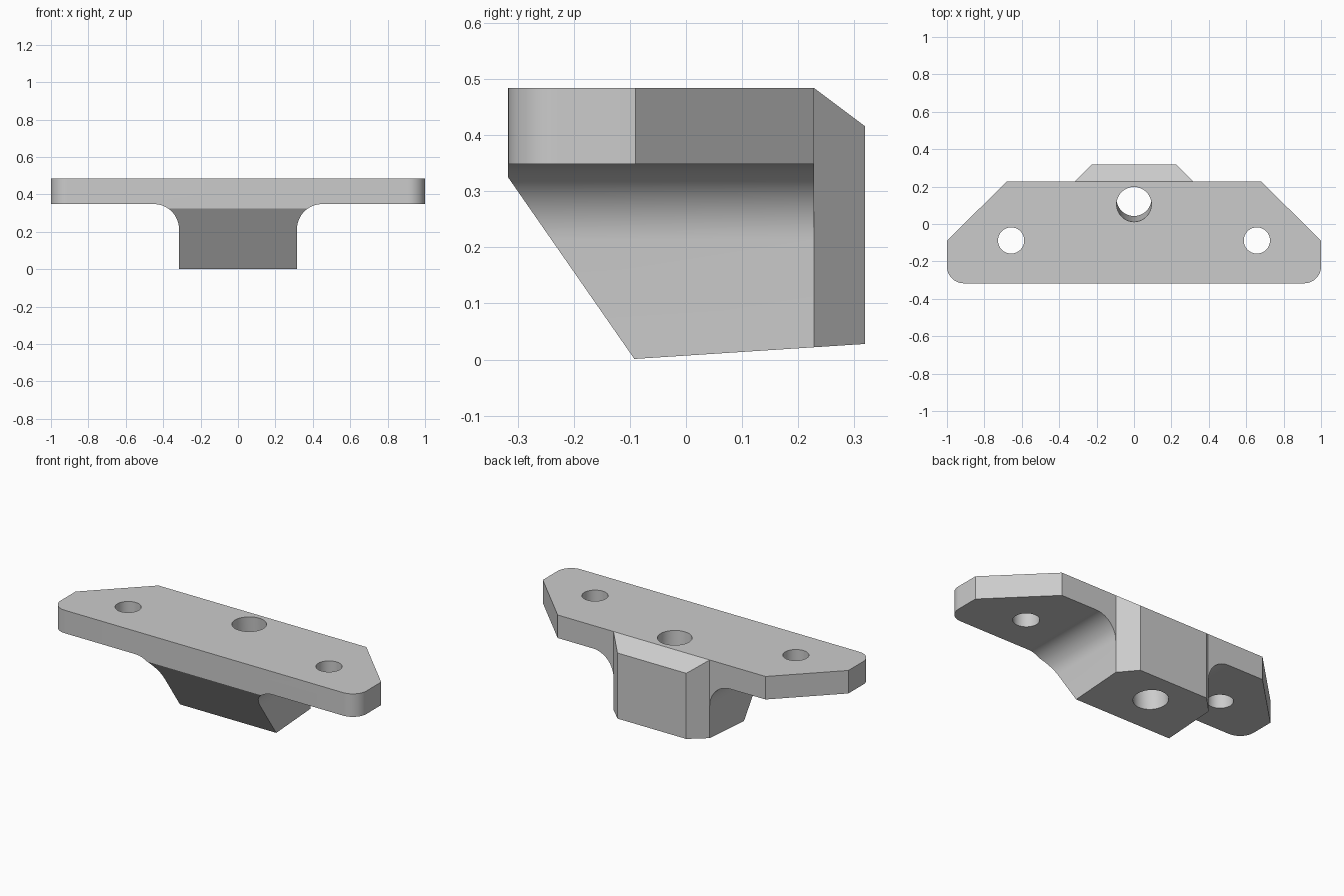
import bpy
import math
from mathutils import Vector

if "Cube" in bpy.data.objects:
    bpy.data.objects.remove(bpy.data.objects["Cube"])

grey = bpy.data.materials.new("light grey")
grey.diffuse_color = (0.6, 0.6, 0.6, 1)
grey.use_nodes = True
grey.node_tree.nodes["Principled BSDF"].inputs["Base Color"].default_value = grey.diffuse_color


def arc(cx, cy, r, a0, a1, n=14):
    """Points on an arc, angles in degrees."""
    return [(cx + r * math.cos(math.radians(a0 + (a1 - a0) * i / n)),
             cy + r * math.sin(math.radians(a0 + (a1 - a0) * i / n))) for i in range(n + 1)]


def mirrored(half):
    """Close a right-hand half outline by mirroring it across the middle."""
    return half + [(-x, y) for x, y in reversed(half)]


def prism(name, outline, place, lo, hi):
    """Extrude a 2D outline between two depths; place maps (u, v, depth) to 3D."""
    n = len(outline)
    verts = [place(u, v, d) for d in (lo, hi) for u, v in outline]
    faces = [tuple(range(n))[::-1], tuple(range(n, 2 * n))]
    faces += [(i, (i + 1) % n, n + (i + 1) % n, n + i) for i in range(n)]
    mesh = bpy.data.meshes.new(name)
    mesh.from_pydata(verts, [], faces)
    obj = bpy.data.objects.new(name, mesh)
    bpy.context.collection.objects.link(obj)
    mesh.materials.append(grey)
    bpy.context.view_layer.objects.active = obj
    bpy.ops.object.select_all(action='DESELECT')
    obj.select_set(True)
    bpy.ops.object.mode_set(mode='EDIT')
    bpy.ops.mesh.select_all(action='SELECT')
    bpy.ops.mesh.normals_make_consistent(inside=False)
    bpy.ops.object.mode_set(mode='OBJECT')
    return obj


def boolean(target, cutter, operation):
    """Apply a boolean and remove the helper."""
    mod = target.modifiers.new("cut", 'BOOLEAN')
    mod.operation, mod.solver, mod.object = operation, 'EXACT', cutter
    cutter.hide_render = True
    bpy.context.view_layer.objects.active = target
    bpy.ops.object.modifier_apply(modifier=mod.name)
    bpy.data.objects.remove(cutter)


# Plan outline: rounded front corners, clipped rear corners, rear boss
plan = mirrored(arc(0.91, -0.227, 0.09, -90, 0)
                + [(1, -0.09), (0.68, 0.228), (0.315, 0.228), (0.225, 0.319)])
bracket = prism("mounting_bracket", plan, lambda u, v, d: (u, v, d), -0.2, 0.7)

# Front profile: wide plate on a narrow stem with filleted undersides
front = mirrored([(0.315, -0.1)] + arc(0.45, 0.213, 0.135, 180, 90)
                 + [(1.1, 0.348), (1.1, 0.6)])
boolean(bracket, prism("front_profile", front, lambda u, v, d: (u, d, v), -0.6, 0.6), 'INTERSECT')

# Side profile: sloping front of the stem, tilted base, chamfered rear top
side = [(-0.4, 0.444), (-0.092, 0.001), (0.4, 0.033), (0.4, 0.355), (0.228, 0.484), (-0.4, 0.484)]
boolean(bracket, prism("side_profile", side, lambda u, v, d: (d, u, v), -1.3, 1.3), 'INTERSECT')


# Screw holes through the plate, and a tilted hole through the stem
def drill(x, y, r, lean):
    axis = Vector((0, -lean, 1)).normalized()
    bpy.ops.mesh.primitive_cylinder_add(vertices=64, radius=r, depth=1.6, location=(x, y, 0.484))
    cutter = bpy.context.object
    cutter.rotation_euler = axis.to_track_quat('Z', 'Y').to_euler()
    cutter.data.materials.append(grey)
    bpy.context.view_layer.update()
    boolean(bracket, cutter, 'DIFFERENCE')


for sx in (-1, 1):
    drill(sx * 0.657, -0.088, 0.07, 0)
drill(0, 0.105, 0.093, 0.065)

bpy.ops.object.select_all(action='DESELECT')
bracket.select_set(True)
bpy.context.view_layer.objects.active = bracket
bpy.ops.object.shade_smooth_by_angle(angle=math.radians(25))
